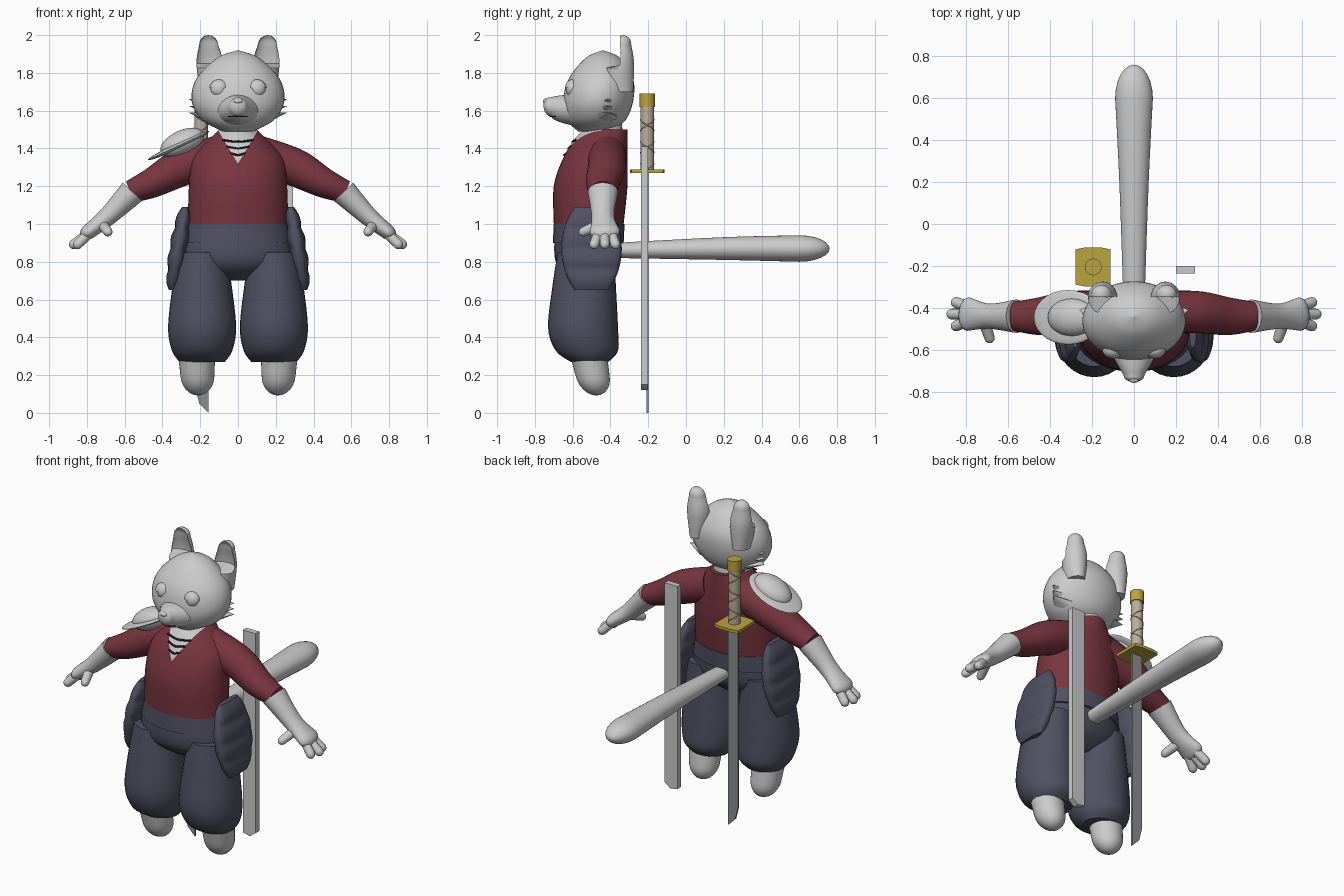
import bpy, bmesh, math
from mathutils import Vector, Matrix

if "Cube" in bpy.data.objects:
    bpy.data.objects.remove(bpy.data.objects["Cube"])


def material(name, *rgb):
    m = bpy.data.materials.new(name)
    m.use_nodes = True
    m.diffuse_color = (*rgb, 1)
    m.node_tree.nodes["Principled BSDF"].inputs["Base Color"].default_value = (*rgb, 1)
    return m


FUR = material("pale grey", 0.6, 0.6, 0.6)
SHIRT = material("dark red", 0.19, 0.035, 0.05)
PANTS = material("slate navy", 0.08, 0.08, 0.12)
GOLD = material("gold", 0.5, 0.37, 0.05)
WRAP = material("tan wrap", 0.5, 0.43, 0.33)
STEEL = material("dark steel", 0.26, 0.27, 0.29)
LACE = material("dark lace", 0.02, 0.02, 0.02)
X, Y, Z = Vector((1, 0, 0)), Vector((0, 1, 0)), Vector((0, 0, 1))


def finish(name, bm, *mats):
    """Store the mesh with smooth faces and sharp creases."""
    bmesh.ops.recalc_face_normals(bm, faces=bm.faces)
    for f in bm.faces:
        f.smooth = True
    for e in bm.edges:
        e.smooth = len(e.link_faces) == 2 and e.calc_face_angle(0) < 0.7
    me = bpy.data.meshes.new(name)
    bm.to_mesh(me)
    bm.free()
    for m in mats:
        me.materials.append(m)
    bpy.context.scene.collection.objects.link(bpy.data.objects.new(name, me))


def blend(p, q, r, s, t):
    return [0.5 * (2 * b + (c - a) * t + (2 * a - 5 * b + 4 * c - d) * t * t
                   + (3 * b - a - 3 * c + d) * t ** 3) for a, b, c, d in zip(p, q, r, s)]


def loft(rings, u=X, axis=None, sides=32, steps=6, power=1.0, tip=0):
    """Skin ovals (x, y, z, half width along u, half depth) along a smooth path, ending in a round tip."""
    last = len(rings) - 1
    path = []
    for i in range(last):
        four = [rings[max(0, min(last, i + k))] for k in (-1, 0, 1, 2)]
        path += [blend(*four, j / steps) for j in range(steps)]
    path.append(rings[last])
    end = Vector(rings[last][:3])
    ahead = (end - Vector(rings[last - 1][:3])).normalized()
    for j in range(1, steps + 1 if tip else 1):
        turn = math.pi / 2 * j / steps
        path.append((*(end + ahead * tip * math.sin(turn)), *[r * math.cos(turn) for r in rings[last][3:]]))
    bm = bmesh.new()
    loops = []
    for i, p in enumerate(path):
        before, after = path[max(i - 1, 0)], path[min(i + 1, len(path) - 1)]
        t = axis or (Vector(after[:3]) - Vector(before[:3])).normalized()
        side = (u - t * u.dot(t)).normalized()
        up = t.cross(side)
        ring = []
        for k in range(sides):
            angle = math.tau * k / sides
            c, s = [math.copysign(abs(w) ** power, w) for w in (math.cos(angle), math.sin(angle))]
            ring.append(bm.verts.new(Vector(p[:3]) + side * c * max(p[3], 0.001) + up * s * max(p[4], 0.001)))
        loops.append(ring)
    for a, b in zip(loops, loops[1:]):
        for k in range(sides):
            n = (k + 1) % sides
            bm.faces.new((a[k], a[n], b[n], b[k]))
    bm.faces.new(loops[0])
    bm.faces.new(loops[-1])
    return bm


def spans(rows, x=0):
    """Turn (height, half width, front, back) rows into level ovals."""
    return [(x, (front + back) / 2, z, w, (back - front) / 2) for z, w, front, back in rows]


def flip(rings, s):
    return [(r[0] * s, *r[1:]) for r in rings]


def cord(name, points, radius, mat):
    finish(name, loft([(*p, radius, radius) for p in points], Z + Y * 0.3, sides=8), mat)


def prism(name, outline, place, direction, mat):
    bm = bmesh.new()
    face = bm.faces.new([bm.verts.new(place(a, b)) for a, b in outline])
    out = bmesh.ops.extrude_face_region(bm, geom=[face])["geom"]
    bmesh.ops.translate(bm, vec=direction, verts=[v for v in out if isinstance(v, bmesh.types.BMVert)])
    finish(name, bm, mat)


def ball(name, loc, scale, turn=Matrix(), keep_above=None):
    bm = bmesh.new()
    bmesh.ops.create_uvsphere(bm, u_segments=28, v_segments=16, radius=1)
    place = Matrix.Translation(loc) @ turn.to_4x4() @ Matrix.Diagonal((*scale, 1))
    bmesh.ops.transform(bm, matrix=place, verts=bm.verts)
    if keep_above:
        bmesh.ops.bisect_plane(bm, geom=bm.verts[:] + bm.edges[:] + bm.faces[:],
                               plane_co=Z * keep_above, plane_no=Z, clear_inner=True)
        bmesh.ops.holes_fill(bm, edges=bm.edges)
    finish(name, bm, FUR)


# Shirt body, with a V neck cut into the front
bm = loft(spans([(1, 0.265, -0.7, -0.33), (1.2, 0.26, -0.7, -0.31), (1.35, 0.24, -0.65, -0.31),
                 (1.45, 0.15, -0.59, -0.31), (1.5, 0.1, -0.54, -0.31)]), axis=Z, sides=40)
for s in (1, -1):
    bmesh.ops.bisect_plane(bm, geom=bm.verts[:] + bm.edges[:] + bm.faces[:],
                           plane_co=Z * 1.32, plane_no=(s, 0, -0.6))
for f in bm.faces:
    c = f.calc_center_median()
    f.material_index = int(c.y < -0.45 and abs(c.x) < 0.6 * (c.z - 1.32))
finish("shirt", bm, SHIRT, FUR)

# Crossed laces following the slope of the neck
for i in range(3):
    w, y, z = 0.04 + 0.02 * i, -0.645 + 0.022 * i, 1.365 + 0.035 * i
    cord("neck_lace", [(-w, y + 0.015, z + 0.01), (0, y, z), (w, y + 0.015, z + 0.01)], 0.006, LACE)

# Trouser seat and belt band
finish("trouser_seat", loft(spans([(1, 0.25, -0.69, -0.34), (0.8, 0.28, -0.69, -0.36),
                                   (0.7, 0.1, -0.58, -0.46)]), axis=Z), PANTS)
finish("belt", loft(spans([(1, 0.265, -0.7, -0.325), (0.9, 0.285, -0.705, -0.33)]), axis=Z), PANTS)

for s, side in ((1, "left"), (-1, "right")):
    # Baggy trouser leg and tapered foot
    leg = spans([(0.85, 0.13, -0.68, -0.38), (0.65, 0.16, -0.71, -0.37), (0.45, 0.18, -0.73, -0.36),
                 (0.33, 0.16, -0.69, -0.36), (0.27, 0.12, -0.61, -0.41)], 0.19)
    finish(side + "_trouser_leg", loft(flip(leg, s), axis=Z), PANTS)
    foot = [(0.22, -0.52, 0.33, 0.1, 0.1), (0.215, -0.495, 0.2, 0.09, 0.09)]
    finish(side + "_foot", loft(flip(foot, s), axis=Z, tip=0.11), FUR)

    # Quilted hip guard, pinched at every third ring
    guard = []
    for k in range(13):
        t = k / 12
        bulge = 0.05 * math.sin(math.pi * (0.05 + 0.9 * t)) ** 0.4
        depth = 0.16 * math.sin(math.pi * (0.1 + 0.8 * t)) ** 0.5
        guard.append((0.28 + 0.07 * t, -0.5, 1.09 - 0.44 * t, bulge - 0.008 * (k % 3 == 0), depth))
    finish(side + "_hip_guard", loft(flip(guard, s), axis=Z, steps=3, power=0.75), PANTS)

    # Sleeve, flared glove, fingers and thumb
    sleeve = [(0.1, -0.42, 1.37, 0.1, 0.1), (0.3, -0.42, 1.3, 0.1, 0.1),
              (0.45, -0.44, 1.22, 0.09, 0.08), (0.57, -0.44, 1.17, 0.07, 0.06)]
    finish(side + "_sleeve", loft(flip(sleeve, s), Y), SHIRT)
    glove = [(0.56, -0.44, 1.17, 0.08, 0.07), (0.69, -0.44, 1.04, 0.06, 0.05), (0.79, -0.43, 0.96, 0.08, 0.04)]
    finish(side + "_glove", loft(flip(glove, s), Y, tip=0.05), FUR)
    for i, name in enumerate(("front", "middle", "rear")):
        spread = i - 1
        finger = [(0.78, -0.43 + 0.03 * spread, 0.96, 0.026, 0.026),
                  (0.866 - 0.02 * abs(spread), -0.43 + 0.055 * spread, 0.895, 0.026, 0.026)]
        finish(f"{side}_{name}_finger", loft(flip(finger, s), Y, sides=16, tip=0.03), FUR)
    thumb = [(0.72, -0.45, 1, 0.03, 0.03), (0.69, -0.54, 0.96, 0.025, 0.025)]
    finish(side + "_thumb", loft(flip(thumb, s), sides=16, tip=0.03), FUR)

    # Ear, hollowed by folding its front half back
    ear = [(0.15, -0.35, 1.7, 0.05, 0.07), (0.15, -0.35, 1.85, 0.07, 0.075), (0.155, -0.34, 1.95, 0.05, 0.05)]
    bm = loft(flip(ear, s), axis=Z, tip=0.05)
    for v in bm.verts:
        if v.co.y < -0.35 and v.co.z > 1.83:
            v.co.y = -0.35 + 0.5 * (-0.35 - v.co.y)
    finish(side + "_ear", bm, FUR)

    # Eye with a heavy upper lid, and cheek tufts
    eye = Vector((0.1 * s, -0.6, 1.715))
    ball(side + "_eye", eye, (0.046, 0.036, 0.046))
    ball(side + "_eyelid", eye, (0.051, 0.042, 0.051), keep_above=1.72)
    for i in range(3):
        z = 1.59 + 0.035 * i
        tuft = [(0.17, -0.43, z - 0.02, 0.07, 0.025), (0.26, -0.41, z, 0, 0)]
        finish(side + "_cheek_tuft", loft(flip(tuft, s), Y, sides=12), FUR)

# Head, muzzle, mouth and neck
skull = [(1.49, 0.08, -0.57, -0.4), (1.55, 0.19, -0.63, -0.32), (1.65, 0.245, -0.65, -0.28),
         (1.77, 0.22, -0.62, -0.28), (1.88, 0.11, -0.53, -0.35), (1.92, 0, -0.44, -0.44)]
finish("head", loft(spans(skull), axis=Z, sides=40), FUR)
muzzle = [(0, -0.55, 1.6, 0.15, 0.09), (0, -0.67, 1.61, 0.08, 0.07), (0, -0.72, 1.62, 0.05, 0.05)]
finish("muzzle", loft(muzzle, axis=Y, tip=0.035), FUR)
ball("nose", (0, -0.742, 1.65), (0.024, 0.016, 0.014))
cord("mouth", [(-0.05, -0.69, 1.57), (0, -0.72, 1.57), (0.05, -0.69, 1.57)], 0.004, LACE)
finish("neck", loft([(0, -0.43, 1.42, 0.09, 0.1), (0, -0.44, 1.54, 0.09, 0.1)], axis=Z), FUR)

# Tail
tail = [(0, -0.38, 0.86, 0.05, 0.04), (0, 0.2, 0.87, 0.07, 0.06), (0, 0.6, 0.87, 0.09, 0.07)]
finish("tail", loft(tail, axis=Y, tip=0.16), FUR)

# Shoulder plate on the right arm
tilt = Matrix.Rotation(math.radians(-25), 4, "Y")
ball("shoulder_rim", (-0.315, -0.445, 1.415), (0.18, 0.13, 0.016), tilt)
ball("shoulder_dome", (-0.295, -0.445, 1.43), (0.125, 0.09, 0.066), tilt)

# Sword: blade, guard, bound grip and pommel
hilt = Vector((-0.195, -0.205, 1.27))
prism("sword_blade", [(-0.225, 1.27), (-0.155, 1.27), (-0.155, 0), (-0.205, 0.05), (-0.225, 0.13)],
      lambda a, b: Vector((a, -0.21, b)), Y * 0.012, STEEL)
corners = [(i, j) for i, j in ((-2, -2), (-1, -2.2), (1, -2.2), (2, -2), (2, 2), (1, 2.2), (-1, 2.2), (-2, 2))]
prism("sword_guard", corners, lambda a, b: hilt + X * a * 0.042 + Y * b * 0.042, Z * 0.018, GOLD)
for name, low, high, r, mat in (("grip", 0.01, 0.36, 0.035, WRAP), ("pommel", 0.35, 0.42, 0.04, GOLD)):
    finish("sword_" + name, loft([(*(hilt + Z * h), r, r) for h in (low, high)], axis=Z), mat)
for turn in (0.7, -0.7):
    cord("grip_binding", [hilt + Vector((0.035 * math.cos(k * turn), 0.035 * math.sin(k * turn), 0.02 + k * 0.013))
                          for k in range(26)], 0.003, WRAP)

# Scabbard
prism("scabbard", [(0.2, 1.41), (0.29, 1.41), (0.29, 0.15), (0.25, 0.12), (0.2, 0.13)],
      lambda a, b: Vector((a, -0.237, b)), Y * 0.036, FUR)
